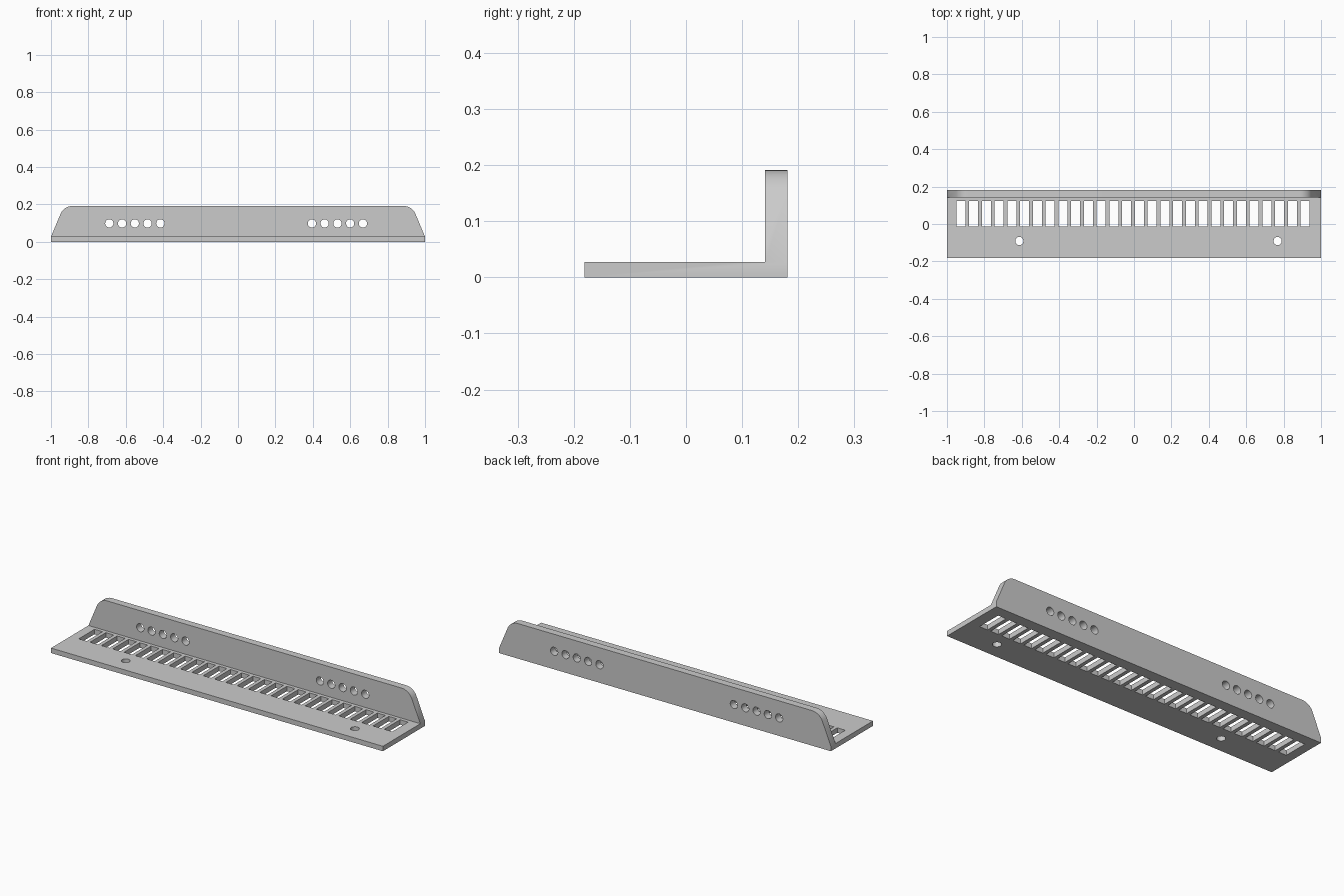
import bpy, bmesh, math
from mathutils import Vector

if "Cube" in bpy.data.objects:
    bpy.data.objects.remove(bpy.data.objects["Cube"])

PITCH = 0.0682


def prism(bm, points, direction):
    """Closed prism: planar outline swept along a vector."""
    face = bm.faces.new([bm.verts.new(p) for p in points])
    swept = bmesh.ops.extrude_face_region(bm, geom=[face], use_keep_orig=True)
    verts = [g for g in swept["geom"] if isinstance(g, bmesh.types.BMVert)]
    bmesh.ops.translate(bm, verts=verts, vec=Vector(direction))


def circle(r, n=28):
    return [(r * math.cos(math.tau * i / n), r * math.sin(math.tau * i / n)) for i in range(n)]


def make_object(name, bm):
    bmesh.ops.recalc_face_normals(bm, faces=bm.faces)
    mesh = bpy.data.meshes.new(name)
    bm.to_mesh(mesh)
    bm.free()
    obj = bpy.data.objects.new(name, mesh)
    bpy.context.collection.objects.link(obj)
    return obj


# L-shaped bracket: flat base plate and upright back wall
bm = bmesh.new()
profile = [(-0.181, 0), (0.181, 0), (0.181, 0.191), (0.141, 0.191), (0.141, 0.027), (-0.181, 0.027)]
prism(bm, [(-1, y, z) for y, z in profile], (2, 0, 0))
bracket = make_object("slotted_bracket", bm)

cut = bmesh.new()
# Row of slots through the base
for i in range(28):
    x = -0.926 + i * PITCH
    prism(cut, [(x - 0.024, -0.014, -0.05), (x + 0.024, -0.014, -0.05),
                (x + 0.024, 0.122, -0.05), (x - 0.024, 0.122, -0.05)], (0, 0, 0.12))
# Two screw holes through the base
for x in (-0.613, 0.768):
    prism(cut, [(x + a, -0.091 + b, -0.05) for a, b in circle(0.022)], (0, 0, 0.12))
# Two groups of five holes through the wall
for start in (-0.688, 0.395):
    for i in range(5):
        x = start + i * PITCH
        prism(cut, [(x + a, 0.1, 0.098 + b) for a, b in circle(0.022)], (0, 0.15, 0))
# Sloped, rounded ends of the wall
slope = math.radians(67)
r = 0.068
for s in (-1, 1):
    outline = [(1.1, 0.027), (1.0, 0.027)]
    for i in range(11):
        a = slope * (1 - i / 10)
        outline.append((0.886 + r * math.sin(a), 0.191 - r + r * math.cos(a)))
    outline += [(0.886, 0.3), (1.1, 0.3)]
    prism(cut, [(s * x, 0.1, z) for x, z in outline], (0, 0.15, 0))
cutter = make_object("hole_cutter", cut)
cutter.hide_render = True

# Cut everything in one step, then drop the cutter
mod = bracket.modifiers.new("cuts", "BOOLEAN")
mod.operation = "DIFFERENCE"
mod.solver = "EXACT"
mod.object = cutter
bpy.context.view_layer.objects.active = bracket
bracket.select_set(True)
cutter.select_set(False)
bpy.ops.object.modifier_apply(modifier=mod.name)
bpy.data.objects.remove(cutter)

# Plain grey finish
grey = bpy.data.materials.new("light_grey")
grey.diffuse_color = (0.6, 0.6, 0.6, 1)
grey.use_nodes = True
grey.node_tree.nodes["Principled BSDF"].inputs["Base Color"].default_value = grey.diffuse_color
bracket.data.materials.clear()
bracket.data.materials.append(grey)
bpy.ops.object.shade_smooth_by_angle(angle=math.radians(30))
